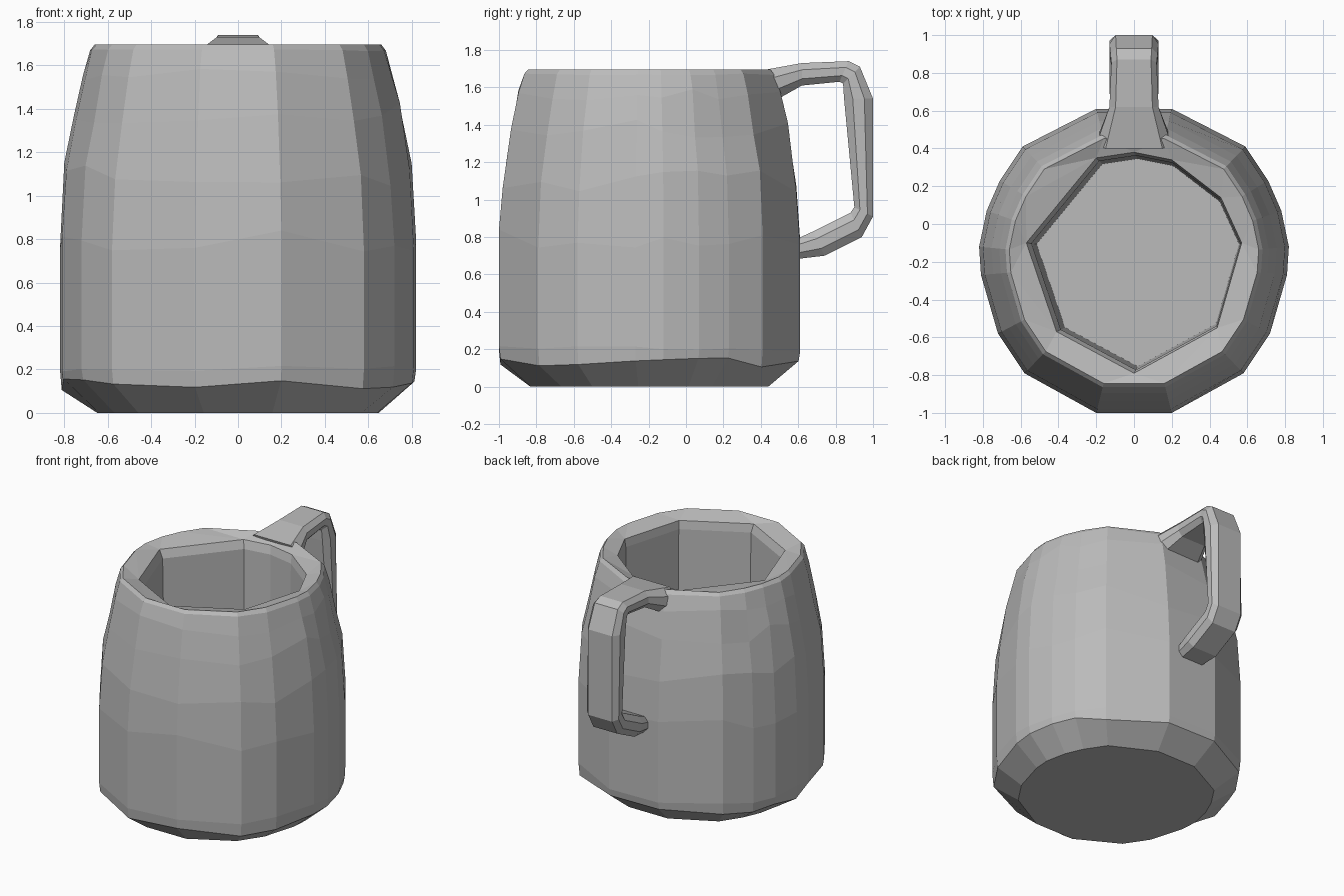
import bpy, bmesh, random
from mathutils import Vector

random.seed(4)
if "Cube" in bpy.data.objects:
    bpy.data.objects.remove(bpy.data.objects["Cube"])

clay = bpy.data.materials.new("grey_clay")
clay.use_nodes = True
GREY = (0.5, 0.5, 0.5, 1)
clay.diffuse_color = GREY
clay.node_tree.nodes["Principled BSDF"].inputs["Base Color"].default_value = GREY


def add_object(name, bm):
    bmesh.ops.recalc_face_normals(bm, faces=bm.faces)
    mesh = bpy.data.meshes.new(name)
    bm.to_mesh(mesh)
    bm.free()
    mesh.materials.append(clay)
    obj = bpy.data.objects.new(name, mesh)
    bpy.context.collection.objects.link(obj)
    return obj


def add_ring(bm, points):
    return [bm.verts.new(p) for p in points]


def skin(bm, a, b):
    n = len(a)
    for i in range(n):
        j = (i + 1) % n
        bm.faces.new((a[i], a[j], b[j], b[i]))


def loop_edges(bm, ring):
    return [bm.edges.get((ring[i - 1], ring[i])) or bm.edges.new((ring[i - 1], ring[i]))
            for i in range(len(ring))]


# Mug body: a hand-cut outline, scaled up the profile
CENTRE_Y = -0.2
half = [(0.2, -1), (0.58, -0.79), (0.72, -0.58), (0.81, -0.27), (0.82, -0.12),
        (0.78, 0.07), (0.71, 0.23), (0.59, 0.41), (0.2, 0.61)]
outline = half + [(-x, y) for x, y in reversed(half)]
profile = [(0, 0.79, 0), (0.13, 0.99, 0.03), (0.2, 1, 0.02), (0.78, 1, 0.06), (1.1, 0.975, 0.06),
           (1.38, 0.92, 0.05), (1.56, 0.87, 0.03), (1.67, 0.83, 0.005), (1.695, 0.805, 0)]

bm = bmesh.new()
rings = []
for z, s, wobble in profile:
    rings.append(add_ring(bm, [
        (x * s, CENTRE_Y + (y - CENTRE_Y) * s, z + random.uniform(-wobble, wobble))
        for x, y in outline]))
bm.faces.new(rings[0])
for low, high in zip(rings, rings[1:]):
    skin(bm, low, high)

# Angular cavity with a sloping lip
cavity = [(0, -0.79), (0.44, -0.55), (0.57, -0.1), (0.46, 0.14), (0.2, 0.34),
          (0, 0.38), (-0.2, 0.35), (-0.57, -0.1), (-0.41, -0.57)]


def cavity_ring(z, s, shift):
    return add_ring(bm, [(x * s + shift, CENTRE_Y + (y - CENTRE_Y) * s, z) for x, y in cavity])


lip = cavity_ring(1.66, 1, 0)
throat = cavity_ring(1.6, 0.97, 0.01)
floor = cavity_ring(0.2, 0.94, 0.02)
bmesh.ops.bridge_loops(bm, edges=loop_edges(bm, rings[-1]) + loop_edges(bm, lip))
skin(bm, lip, throat)
skin(bm, throat, floor)
bm.faces.new(floor)
add_object("mug_body", bm)

# Handle: chamfered sections between an outer and an inner path (y, z), with half width
sections = [
    ((0.40, 1.69), (0.46, 1.52), 0.20),
    ((0.62, 1.73), (0.62, 1.61), 0.13),
    ((0.87, 1.74), (0.82, 1.63), 0.12),
    ((0.93, 1.71), (0.84, 1.62), 0.125),
    ((1.0, 1.54), (0.845, 1.54), 0.13),
    ((1.0, 0.91), (0.90, 0.96), 0.13),
    ((0.94, 0.80), (0.88, 0.93), 0.13),
    ((0.74, 0.70), (0.68, 0.83), 0.13),
    ((0.57, 0.68), (0.57, 0.78), 0.11),
]
bm = bmesh.new()
rings = []
for outer, inner, w in sections:
    o, i = Vector((0, *outer)), Vector((0, *inner))
    side = [(0.75, 0), (1, 0.3), (1, 0.7), (0.75, 1)]
    shape = side + [(-x, t) for x, t in reversed(side)]
    rings.append(add_ring(bm, [o.lerp(i, t) + Vector((x * w, 0, 0)) for x, t in shape]))
for a, b in zip(rings, rings[1:]):
    skin(bm, a, b)
bm.faces.new(rings[0])
bm.faces.new(rings[-1])
add_object("handle", bm)
